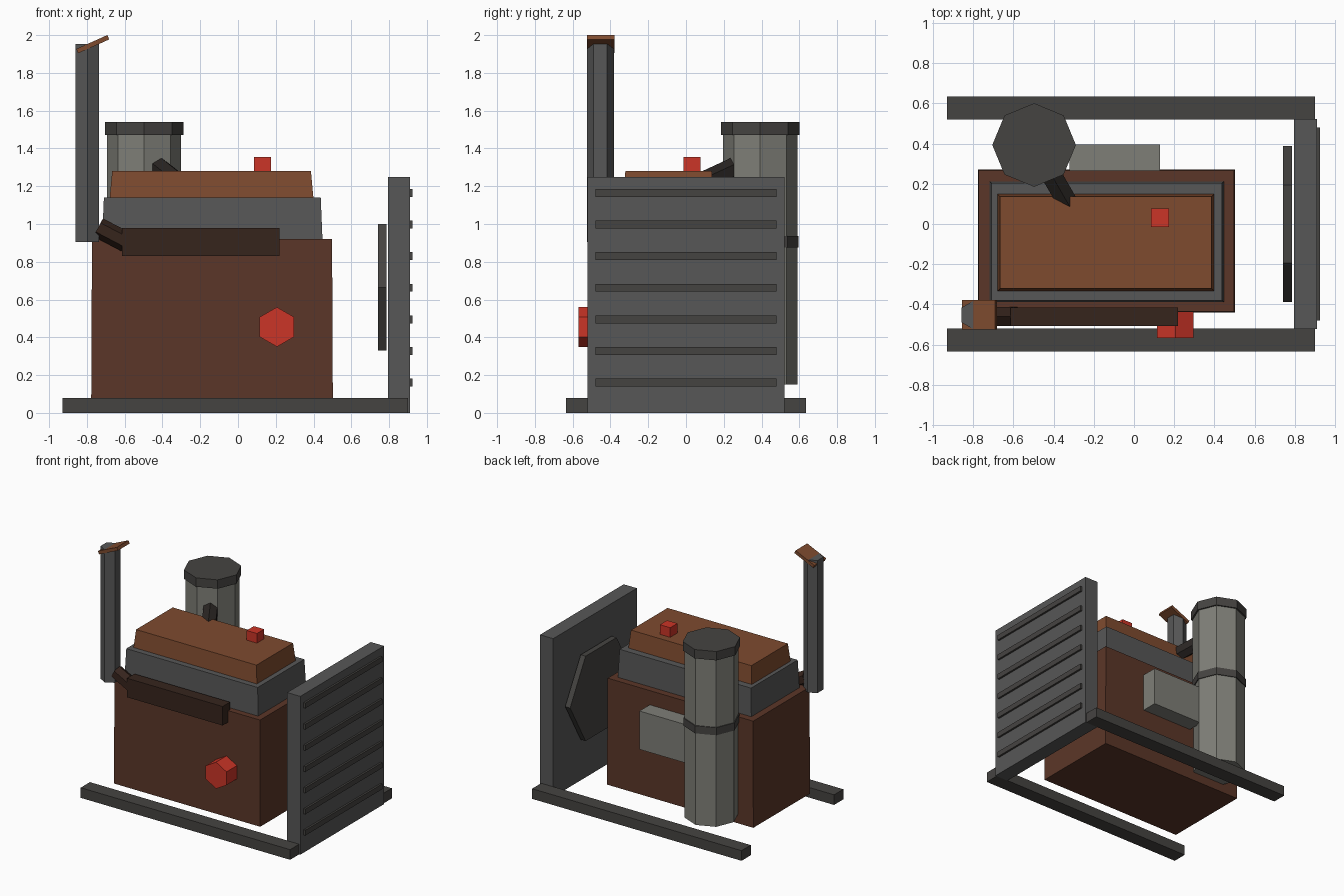
import bpy, bmesh
from math import radians, sin, cos, tau
from mathutils import Vector, Matrix

if "Cube" in bpy.data.objects:
    bpy.data.objects.remove(bpy.data.objects["Cube"])


def mat(name, rgb):
    m = bpy.data.materials.new(name)
    m.diffuse_color = (*rgb, 1)
    m.use_nodes = True
    m.node_tree.nodes["Principled BSDF"].inputs["Base Color"].default_value = m.diffuse_color
    return m


RUST = mat("rust_paint", (0.105, 0.037, 0.021))
COVER = mat("cover_paint", (0.21, 0.07, 0.028))
BURNT = mat("burnt_iron", (0.037, 0.018, 0.012))
RED = mat("red_paint", (0.6, 0.035, 0.02))
STEEL = mat("steel", (0.095, 0.095, 0.095))
FRAME = mat("frame_steel", (0.06, 0.057, 0.053))
PALE = mat("pale_steel", (0.21, 0.21, 0.185))
RUBBER = mat("rubber", (0.022, 0.018, 0.016))


def add(name, verts, faces, material):
    me = bpy.data.meshes.new(name)
    me.from_pydata(verts, [], faces)
    bm = bmesh.new()
    bm.from_mesh(me)
    bmesh.ops.recalc_face_normals(bm, faces=bm.faces)
    bm.to_mesh(me)
    bm.free()
    me.materials.append(material)
    ob = bpy.data.objects.new(name, me)
    bpy.context.collection.objects.link(ob)
    return ob


def loft(name, low, high, material):
    """Solid between two matching rings of points."""
    n = len(low)
    sides = [(i, (i + 1) % n, n + (i + 1) % n, n + i) for i in range(n)]
    caps = [tuple(range(n)), tuple(range(n, 2 * n))]
    return add(name, [*low, *high], sides + caps, material)


def box(name, x, y, z, material, taper=0.0):
    def ring(t, h):
        return [(x[0] + t, y[0] + t, h), (x[1] - t, y[0] + t, h),
                (x[1] - t, y[1] - t, h), (x[0] + t, y[1] - t, h)]
    return loft(name, ring(0, z[0]), ring(taper, z[1]), material)


def prism(name, a, b, r, sides, up, material):
    """Straight n-sided bar from a to b with its first corner towards up."""
    a, b = Vector(a), Vector(b)
    d = (b - a).normalized()
    u = Vector(up)
    u = (u - d * u.dot(d)).normalized()
    v = d.cross(u)
    ring = [(u * cos(tau * i / sides) + v * sin(tau * i / sides)) * r
            for i in range(sides)]
    return loft(name, [a + p for p in ring], [b + p for p in ring], material)


X, Y, Z = (1, 0, 0), (0, 1, 0), (0, 0, 1)

# Skid rails
rail = box("skid_rails", (-0.93, 0.9), (0.52, 0.635), (0, 0.08), FRAME)
rail.modifiers.new("mirror", "MIRROR").use_axis = (False, True, False)

# Radiator with slats and fan
box("radiator", (0.795, 0.91), (-0.522, 0.522), (0, 1.25), STEEL)
for i in range(7):
    zc = 0.16 + i * 0.1675
    box(f"radiator_slat_{i + 1}", (0.905, 0.925), (-0.48, 0.48),
        (zc - 0.021, zc + 0.021), FRAME)
prism("fan", (0.742, 0, 0.665), (0.785, 0, 0.665), 0.387, 6, Y, FRAME)

# Engine block, head and valve cover
box("engine_block", (-0.777, 0.502), (-0.44, 0.27), (0.08, 0.92), RUST, 0.004)
box("cylinder_head", (-0.72, 0.448), (-0.39, 0.213), (0.9, 1.14), STEEL, 0.01)
box("valve_cover", (-0.68, 0.4), (-0.335, 0.15), (1.13, 1.28), COVER, 0.014)
box("filler_cap", (0.085, 0.175), (-0.014, 0.076), (1.27, 1.356), RED)

# Oil filter on the front, side housing on the back
prism("oil_filter", (0.206, -0.568, 0.455), (0.206, -0.4, 0.455),
      0.105, 6, Z, RED)
box("injection_pump", (-0.32, 0.13), (0.25, 0.395), (0.505, 0.808), PALE)

# Exhaust manifold, elbow, stack and rain flap
box("exhaust_manifold", (-0.615, 0.22), (-0.507, -0.415), (0.83, 0.98), BURNT)
prism("exhaust_elbow", (-0.592, -0.46, 0.904), (-0.74, -0.46, 0.982),
      0.054, 6, Z, BURNT)
prism("exhaust_stack", (-0.797, -0.453, 0.905), (-0.797, -0.453, 1.952),
      0.072, 6, Y, STEEL)
flap = box("rain_flap", (-0.09, 0.09), (-0.073, 0.073), (-0.0125, 0.0125), COVER)
flap.data.transform(Matrix.Translation((-0.769, -0.452, 1.952))
                    @ Matrix.Rotation(radians(-24), 4, 'Y'))

# Air cleaner canister with band, lid and intake pipe
for name, z0, z1, r, m in (("air_cleaner", 0.15, 1.48, 0.196, PALE),
                           ("air_cleaner_band", 0.876, 0.936, 0.203, FRAME),
                           ("air_cleaner_lid", 1.47, 1.54, 0.208, FRAME)):
    prism(name, (-0.497, 0.393, z0), (-0.497, 0.393, z1), r, 8, X, m)
prism("intake_pipe", (-0.46, 0.33, 1.33), (-0.31, 0.07, 1.21),
      0.058, 6, Z, RUBBER)
